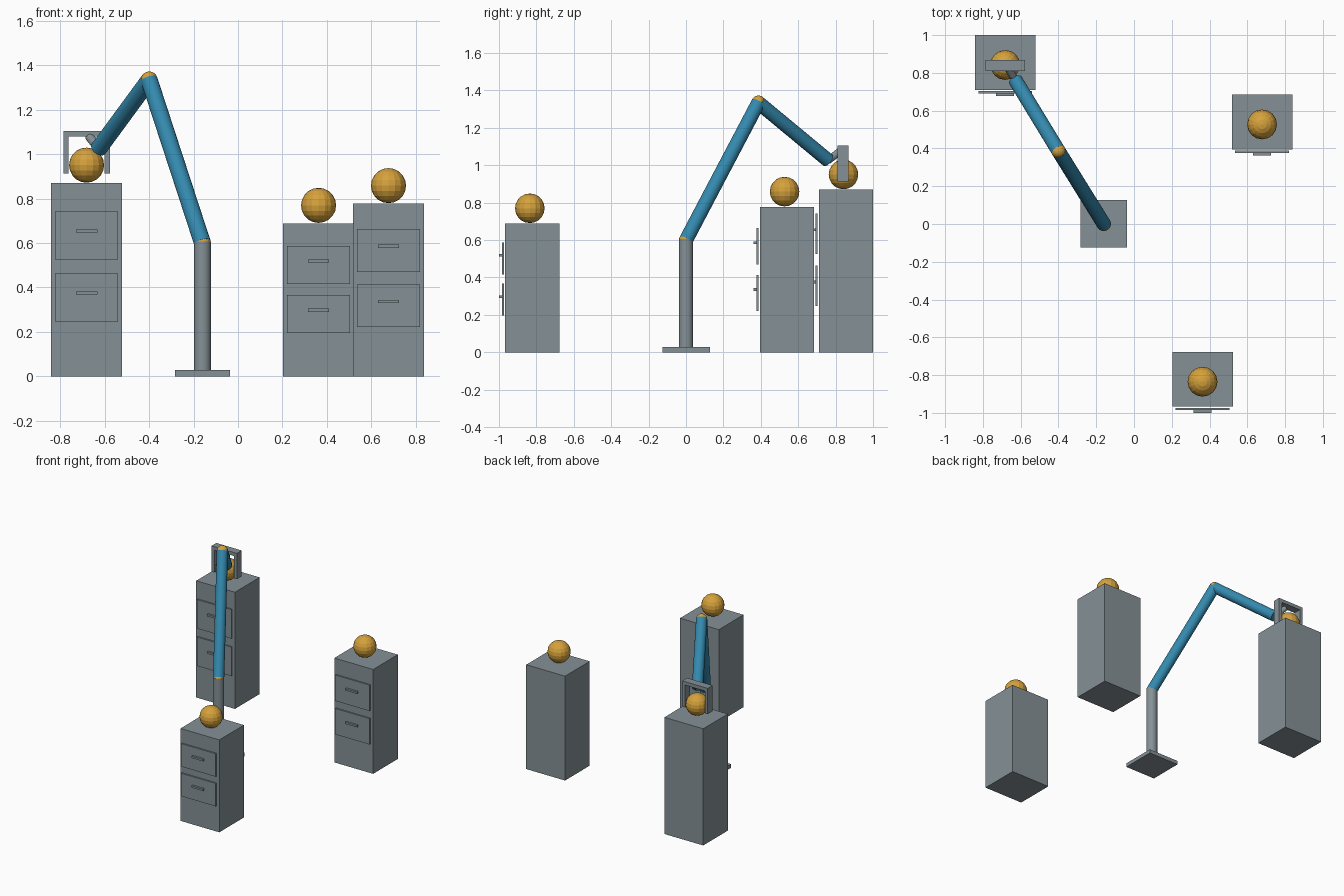
import bpy
import math
from mathutils import Vector

if "Cube" in bpy.data.objects:
    bpy.data.objects.remove(bpy.data.objects["Cube"])


def material(name, rgb):
    m = bpy.data.materials.new(name)
    m.diffuse_color = (*rgb, 1.0)
    m.use_nodes = True
    m.node_tree.nodes["Principled BSDF"].inputs["Base Color"].default_value = m.diffuse_color
    return m


GREY = material("steel grey", (0.235, 0.285, 0.305))
BLUE = material("arm blue", (0.034, 0.25, 0.42))
GOLD = material("golden orange", (0.67, 0.36, 0.045))


def finish(name, mat):
    ob = bpy.context.object
    ob.name = name
    ob.data.name = name
    ob.data.materials.append(mat)
    return ob


def box(name, lo, hi, mat=GREY):
    lo, hi = Vector(lo), Vector(hi)
    bpy.ops.mesh.primitive_cube_add(size=1, location=(lo + hi) / 2)
    ob = finish(name, mat)
    ob.scale = hi - lo
    bpy.ops.object.transform_apply(location=False, rotation=False, scale=True)
    return ob


def rod(name, start, end, radius, mat):
    start, end = Vector(start), Vector(end)
    axis = end - start
    bpy.ops.mesh.primitive_cylinder_add(
        vertices=32, radius=radius, depth=axis.length, location=(start + end) / 2,
        rotation=axis.to_track_quat('Z', 'Y').to_euler())
    finish(name, mat)
    bpy.ops.object.shade_smooth_by_angle(angle=math.radians(35))


def ball(name, centre, radius):
    bpy.ops.mesh.primitive_uv_sphere_add(
        segments=16, ring_count=10, radius=radius, location=centre)
    finish(name, GOLD)


# Cabinets: body, two drawer fronts with handles, and a ball on top
def cabinet(label, x, y, h):
    front = y - 0.145
    box(f"{label}_cabinet", (x - 0.16, front, 0), (x + 0.16, y + 0.145, h))
    for row, c in (("lower", 0.408), ("upper", 0.729)):
        z = c * h
        box(f"{label}_{row}_drawer", (x - 0.142, front - 0.018, z - 0.124 * h),
            (x + 0.142, front - 0.007, z + 0.124 * h))
        zh = z + 0.024 * h
        box(f"{label}_{row}_handle", (x - 0.048, front - 0.033, zh - 0.007),
            (x + 0.048, front - 0.018, zh + 0.007))
    ball(f"{label}_ball", (x, y - 0.013, h + 0.081), 0.079)


cabinet("tall", -0.682, 0.855, 0.87)
cabinet("medium", 0.678, 0.54, 0.778)
cabinet("short", 0.363, -0.822, 0.689)

# Robot arm: base, column, joints and two links
SHOULDER = (-0.16, 0.0, 0.6)
ELBOW = (-0.40, 0.387, 1.335)
WRIST = (-0.627, 0.76, 1.026)
R = 0.038
box("base_plate", (-0.284, -0.125, 0), (-0.036, 0.127, 0.028))
rod("column", (-0.16, 0, 0.02), (-0.16, 0, 0.607), R, GREY)
ball("shoulder_joint", SHOULDER, R)
rod("upper_arm", SHOULDER, ELBOW, R, BLUE)
ball("elbow_joint", ELBOW, R)
rod("forearm", ELBOW, WRIST, R, BLUE)
rod("wrist", WRIST, (-0.67, 0.83, 1.08), 0.02, GREY)

# Gripper: palm bar with a finger at each end
GX = -0.682
box("palm", (GX - 0.105, 0.811, 1.08), (GX + 0.105, 0.868, 1.106))
for side, s in (("left", -1), ("right", 1)):
    xs = sorted((GX + s * 0.081, GX + s * 0.105))
    box(f"{side}_finger", (xs[0], 0.811, 0.914), (xs[1], 0.868, 1.08))
